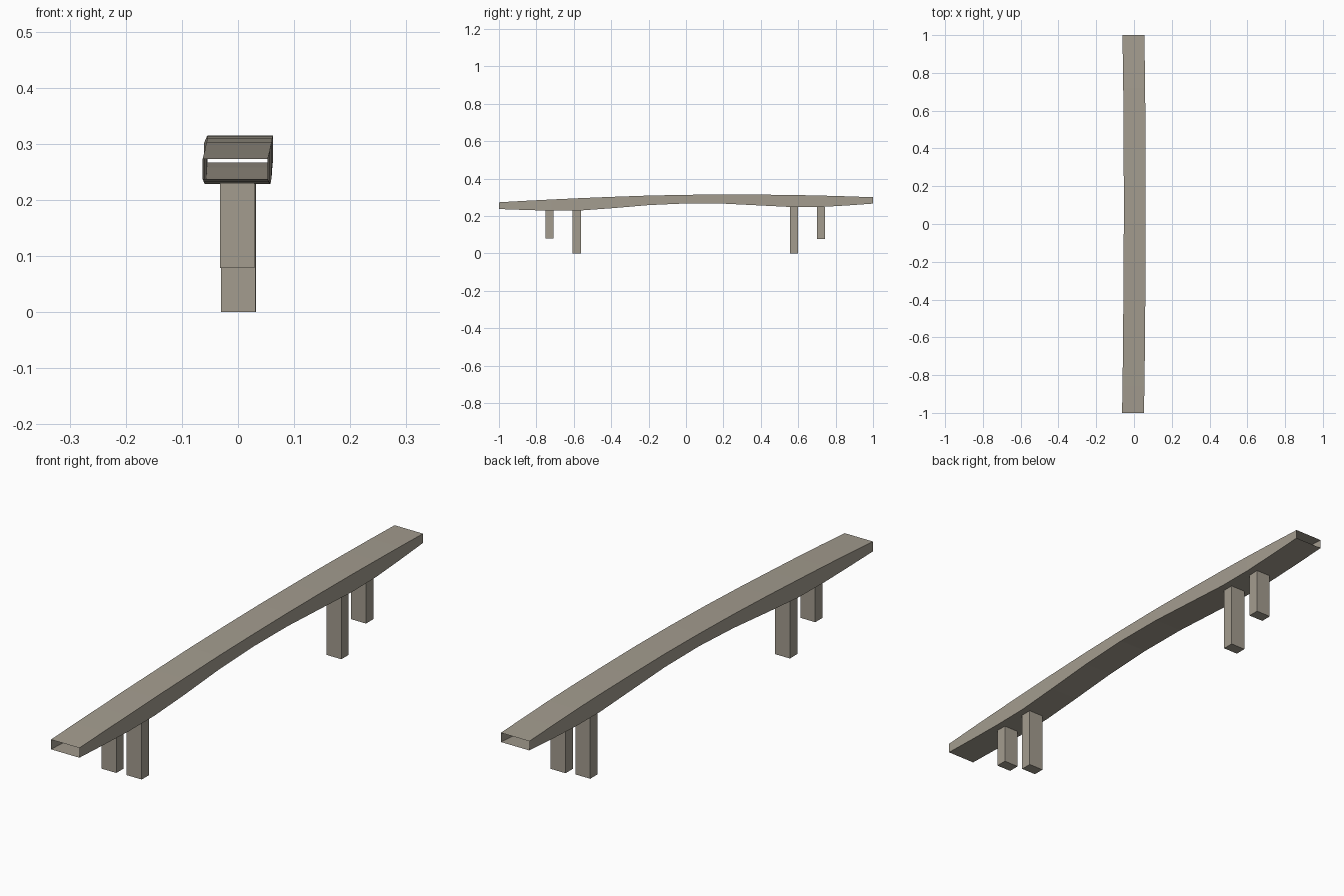
import bpy
import bmesh

if "Cube" in bpy.data.objects:
    bpy.data.objects.remove(bpy.data.objects["Cube"])

concrete = bpy.data.materials.new("warm_grey_concrete")
concrete.diffuse_color = (0.37, 0.335, 0.275, 1)
concrete.use_nodes = True
concrete.node_tree.nodes["Principled BSDF"].inputs["Base Color"].default_value = concrete.diffuse_color


def add_object(name, bm):
    bmesh.ops.recalc_face_normals(bm, faces=bm.faces)
    mesh = bpy.data.meshes.new(name)
    bm.to_mesh(mesh)
    bm.free()
    mesh.materials.append(concrete)
    obj = bpy.data.objects.new(name, mesh)
    bpy.context.collection.objects.link(obj)
    return obj


# Deck: hollow box girder, open at both ends, deeper over the piers
# Stations: y, centre x, underside z, top z
stations = [
    (-1.0, -0.005, 0.237, 0.273), (-0.86, -0.003, 0.232, 0.281),
    (-0.72, -0.001, 0.228, 0.288), (-0.57, 0.000, 0.229, 0.295),
    (-0.4, 0.002, 0.241, 0.302), (-0.2, 0.003, 0.258, 0.309),
    (0.0, 0.004, 0.267, 0.313), (0.2, 0.004, 0.266, 0.315),
    (0.4, 0.003, 0.256, 0.314), (0.58, 0.002, 0.247, 0.312),
    (0.72, 0.001, 0.248, 0.309), (0.86, -0.001, 0.256, 0.305),
    (1.0, -0.003, 0.266, 0.300),
]
half_width = 0.058
bm = bmesh.new()
rings = []
for y, cx, low, high in stations:
    left, right = cx - half_width, cx + half_width
    rings.append([bm.verts.new(p) for p in
                  ((left, y, low), (right, y, low), (right, y, high), (left, y, high))])
for a, b in zip(rings, rings[1:]):
    for i in range(4):
        j = (i + 1) % 4
        bm.faces.new((a[i], a[j], b[j], b[i]))
# Open tube: orient faces outward explicitly
deck = add_object("deck", bm)
if deck.data.polygons[0].normal.z > 0:
    deck.data.flip_normals()


# Piers: rectangular columns reaching up to the underside
def add_pier(name, x, y, bottom, top):
    bm = bmesh.new()
    bmesh.ops.create_cube(bm, size=1)
    for v in bm.verts:
        v.co.x = x + v.co.x * 0.061
        v.co.y = y + v.co.y * 0.043
        v.co.z = top if v.co.z > 0 else bottom
    add_object(name, bm)


add_pier("front_outer_pier", -0.0015, -0.729, 0.079, 0.229)
add_pier("front_inner_pier", 0.0005, -0.584, 0.0, 0.229)
add_pier("back_inner_pier", 0.0015, 0.578, 0.0, 0.247)
add_pier("back_outer_pier", 0.0005, 0.723, 0.076, 0.249)
